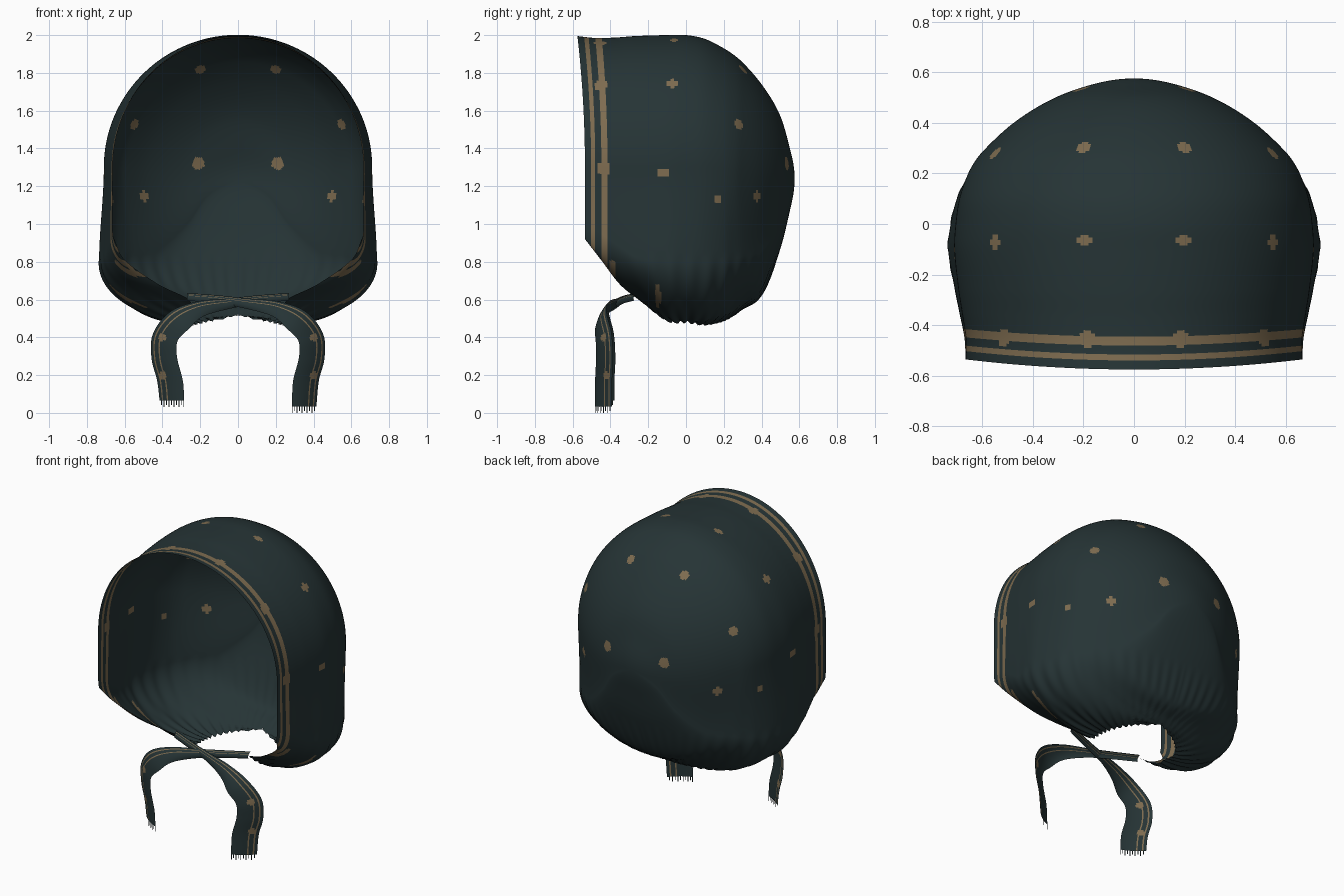
import bpy
import math
from mathutils import Vector

cube = bpy.data.objects.get("Cube")
if cube:
    bpy.data.objects.remove(cube)


def material(name, rgb):
    m = bpy.data.materials.new(name)
    m.use_nodes = True
    m.diffuse_color = (*rgb, 1)
    bsdf = m.node_tree.nodes["Principled BSDF"]
    bsdf.inputs["Base Color"].default_value = (*rgb, 1)
    bsdf.inputs["Roughness"].default_value = 0.9
    return m


CLOTH = material("dark_teal_cloth", (0.019, 0.034, 0.036))
GOLD = material("dull_gold_print", (0.21, 0.15, 0.08))


def make_object(name, verts, faces, gold=()):
    mesh = bpy.data.meshes.new(name)
    mesh.from_pydata(verts, [], faces)
    mesh.materials.append(CLOTH)
    mesh.materials.append(GOLD)
    for f in gold:
        mesh.polygons[f].material_index = 1
    for p in mesh.polygons:
        p.use_smooth = True
    ob = bpy.data.objects.new(name, mesh)
    bpy.context.collection.objects.link(ob)
    return ob


def spline(keys, rows, t):
    """Smooth interpolation of row vectors at uneven keys."""
    n = len(keys)
    k = max(i for i in range(n - 1) if keys[i] <= t or i == 0)
    h = keys[k + 1] - keys[k]
    a = (t - keys[k]) / h

    def slope(i, c):
        lo, hi = max(i - 1, 0), min(i + 1, n - 1)
        return (rows[hi][c] - rows[lo][c]) / (keys[hi] - keys[lo])

    out = []
    for c in range(len(rows[0])):
        p, q = rows[k][c], rows[k + 1][c]
        out.append(p * (1 + 2 * a) * (1 - a) ** 2 + q * a * a * (3 - 2 * a)
                   + h * (slope(k, c) * a * (1 - a) ** 2 - slope(k + 1, c) * a * a * (1 - a)))
    return out


# Bonnet slices, front to back:
# y, top, widest height, half width, cheek height, cheek width, edge x, edge z
FRONT, DEPTH = -0.535, 1.11
SLICES = [
    (-0.535, 1.995, 1.3, 0.665, 1.0, 0.665, 0.655, 0.92),
    (-0.45, 1.985, 1.3, 0.665, 0.95, 0.67, 0.6, 0.81),
    (-0.35, 1.987, 1.3, 0.68, 0.88, 0.69, 0.42, 0.68),
    (-0.25, 1.995, 1.3, 0.695, 0.82, 0.71, 0.26, 0.6),
    (-0.1, 2.0, 1.3, 0.71, 0.8, 0.735, 0.25, 0.49),
    (0.0, 2.0, 1.3, 0.705, 0.8, 0.725, 0.25, 0.48),
    (0.1, 1.98, 1.3, 0.69, 0.8, 0.7, 0.24, 0.47),
    (0.2, 1.93, 1.29, 0.655, 0.81, 0.65, 0.14, 0.49),
    (0.26, 1.89, 1.28, 0.62, 0.82, 0.6, 0, 0.52),
    (0.3, 1.855, 1.28, 0.585, 0.83, 0.56, 0, 0.55),
    (0.4, 1.74, 1.27, 0.475, 0.86, 0.43, 0, 0.62),
    (0.5, 1.57, 1.25, 0.31, 1.0, 0.27, 0, 0.87),
    (0.55, 1.4, 1.24, 0.17, 1.15, 0.16, 0, 1.07),
    (0.575, 1.24, 1.24, 0, 1.24, 0, 0, 1.24),
]
KEYS = [math.asin(min(1, (s[0] - FRONT) / DEPTH)) for s in SLICES]


def arch_point(s, top, zc, w, zl, wl, xb, zb):
    """Point on a slice; s runs from the crown (0) to the lower edge (1)."""
    if s < 0.45:
        a = s / 0.45 * math.pi / 2
        return w * math.sin(a), zc + (top - zc) * math.cos(a)
    if s < 0.62:
        f = (s - 0.45) / 0.17
        g = f * f * (3 - 2 * f)
        return w + (wl - w) * g, zc + (zl - zc) * f
    a = (s - 0.62) / 0.38 * math.pi / 2
    return xb + (wl - xb) * math.cos(a), zl + (zb - zl) * math.sin(a)


ROWS, HALF = 160, 150
COLS = 2 * HALF + 1
verts, row_y = [], []
for j in range(ROWS + 1):
    v = j / ROWS * math.pi / 2
    y0 = FRONT + DEPTH * math.sin(v)
    row_y.append(y0)
    shape = spline(KEYS, [s[1:] for s in SLICES], v)
    shape[5] = max(0, shape[5]) if y0 < 0.26 else 0
    for i in range(-HALF, HALF + 1):
        x, z = arch_point(abs(i) / HALF, *shape)
        x = math.copysign(max(x, 0), i)
        # crown of the brim leans forward
        y = y0 - 0.04 * max(0, (z - 1.3) / 0.7) ** 2 * max(0, -y0 / 0.53)
        # gathers towards the neck
        low = min(1, max(0, (0.85 - z) / 0.35)) * min(1, max(0, (y0 + 0.35) / 0.2))
        ripple = 0.02 * low * math.sin(44 * math.atan2(y, abs(x) + 1e-6))
        verts.append(Vector((x * (1 + ripple), y * (1 + ripple), z + ripple * 0.4)))

# Printed dots, bumps on the stripe, and streaks in the gathers (x, y, z, radius)
DOTS = [
    (0.21, 0.31, 1.83, 0.028), (0.2, -0.07, 2.0, 0.027), (0.555, -0.07, 1.74, 0.028),
    (0.55, 0.28, 1.53, 0.027), (0.21, 0.54, 1.32, 0.034), (0.49, 0.37, 1.14, 0.027),
    (0.69, 0.18, 1.14, 0.022), (0.71, -0.12, 1.27, 0.028),
    (0.19, -0.45, 1.98, 0.036), (0.55, -0.45, 1.76, 0.036), (0.66, -0.435, 1.29, 0.036),
]
STREAKS = [(-0.15, 0.62, 0.016, 0.065), (-0.39, 0.76, 0.02, 0.05)]
dots = [(min(verts, key=lambda p: (p - Vector(d[:3])).length), d[3]) for d in DOTS]

faces, gold = [], []
for j in range(ROWS):
    d = (row_y[j] + row_y[j + 1]) / 2 - FRONT
    stripe = 0.03 < d < 0.053 or 0.09 < d < 0.12
    for i in range(COLS - 1):
        a = j * COLS + i
        quad = (a, a + 1, a + COLS + 1, a + COLS)
        c = (verts[a] + verts[a + COLS + 1]) / 2
        c = Vector((abs(c.x), c.y, c.z))
        dot = any((c - p).length < r for p, r in dots)
        streak = any(((c.y - y) / ry) ** 2 + ((c.z - z) / rz) ** 2 < 1
                     for y, z, ry, rz in STREAKS)
        if stripe or dot or streak:
            gold.append(len(faces))
        faces.append(quad)

bonnet = make_object("bonnet_shell", verts, faces, gold)
weld = bonnet.modifiers.new("weld_back_seam", "WELD")
weld.merge_threshold = 0.0005

# Ties: centre line and half-width vector at each point
TIE = [
    (-0.27, -0.27, 0.615, 0, 0.01, 0.02),
    (-0.1, -0.33, 0.6, 0, 0.01, 0.022),
    (0.05, -0.37, 0.578, 0, 0.01, 0.028),
    (0.2, -0.42, 0.55, 0.015, 0.02, 0.04),
    (0.31, -0.445, 0.49, 0.05, 0.03, 0.045),
    (0.385, -0.43, 0.4, 0.065, 0.042, 0.02),
    (0.39, -0.425, 0.29, 0.068, 0.045, 0),
    (0.36, -0.43, 0.17, 0.068, 0.045, 0),
    (0.35, -0.43, 0.035, 0.065, 0.045, 0),
]


def build_tie(side, label, lift):
    points = [list(p) for p in TIE]
    points[-1][2] += lift
    steps, across = 90, 20
    tv, tf, tg = [], [], []
    for k in range(steps + 1):
        p = spline(list(range(len(points))), points, k / steps * (len(points) - 1))
        for c in range(across + 1):
            f = 2 * c / across - 1
            bow = 0.012 * (1 - f * f)
            tv.append(Vector((side * (p[0] + p[3] * f),
                              p[1] + p[4] * f - bow - 0.006 * side, p[2] + p[5] * f)))
    for k in range(steps):
        for c in range(across):
            a = k * (across + 1) + c
            quad = [a, a + across + 1, a + across + 2, a + 1]
            mid = (tv[a] + tv[a + across + 2]) / 2
            spot = any((Vector((abs(mid.x) - 0.4, mid.z - z))).length < 0.02
                       for z in (0.4, 0.2)) and k > steps / 2
            if c in (13, 17) or spot:
                tg.append(len(tf))
            tf.append(quad if side > 0 else quad[::-1])
    make_object("tie_" + label, tv, tf, tg)
    # frayed threads at the end of the tie
    end = tv[-across - 1:]
    fv, ff = [], []
    for c in range(0, across, 2):
        a, b = end[c], end[c].lerp(end[c + 1], 0.7)
        drop = Vector((0, 0, -0.035 if c % 4 == 0 else -0.024))
        n = len(fv)
        fv += [a, a + drop, b + drop, b]
        ff.append((n, n + 1, n + 2, n + 3) if side > 0 else (n + 3, n + 2, n + 1, n))
    make_object("fringe_" + label, fv, ff)


build_tie(1, "left", 0)
build_tie(-1, "right", 0.03)
